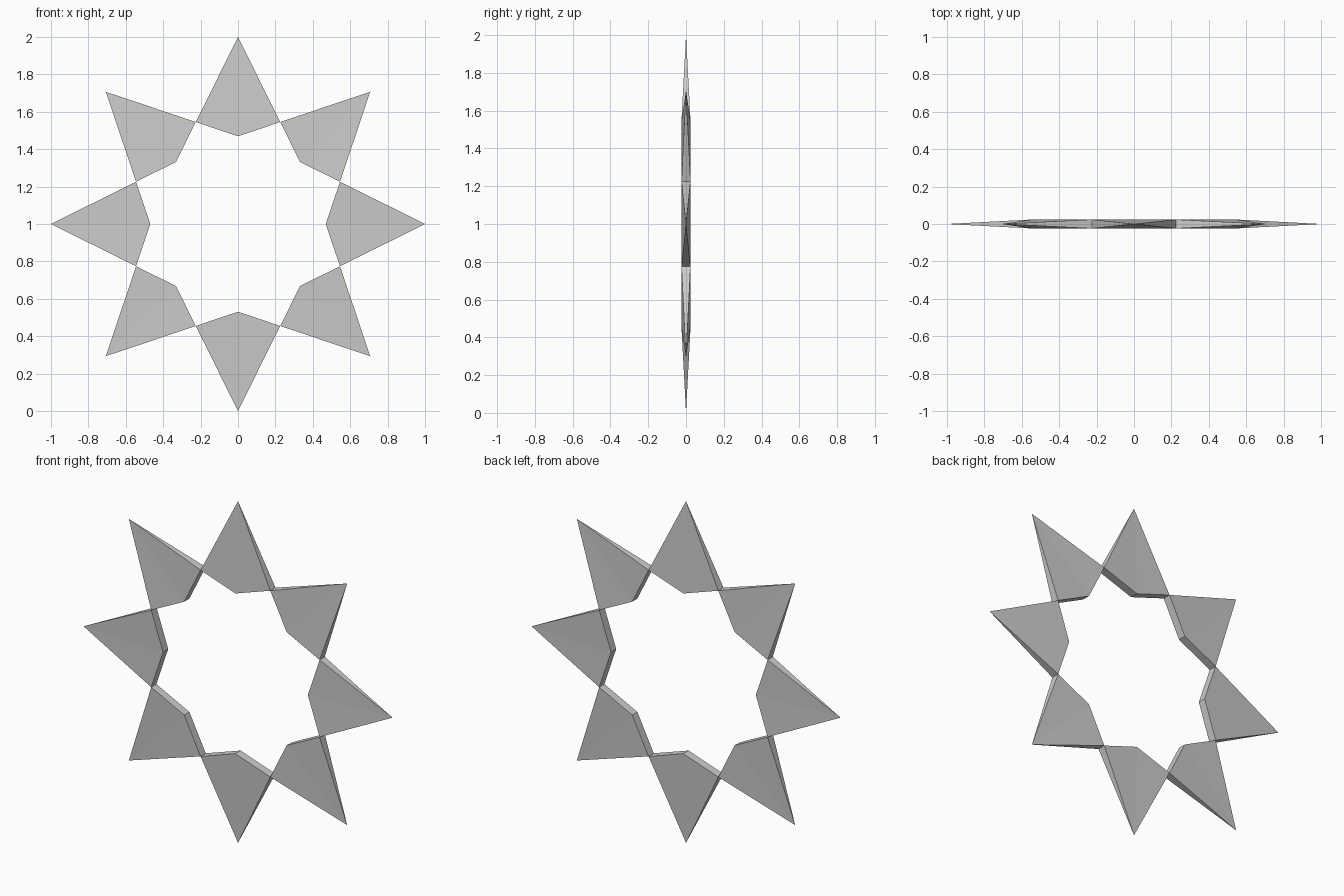
import bpy, bmesh
from math import sin, cos, pi

if "Cube" in bpy.data.objects:
    bpy.data.objects.remove(bpy.data.objects["Cube"])

POINTS = 8        # kite-shaped rays around the ring
R_TIP, R_SIDE, R_INNER = 1.0, 0.59, 0.469
HALF = 0.024      # half thickness at the thick end of each ray


def polar(r, a, y):
    return (r * sin(a), y, 1 + r * cos(a))


bm = bmesh.new()
step = 2 * pi / POINTS

# Shared joints between neighbouring rays: (front, back) vertices
joints = [[bm.verts.new(polar(R_SIDE, (i - 0.5) * step, y)) for y in (-HALF, HALF)]
          for i in range(POINTS)]

# Each ray: pointed tip, two joints and an inner corner
for i in range(POINTS):
    a = i * step
    tip = bm.verts.new(polar(R_TIP, a, 0))
    inner = [bm.verts.new(polar(R_INNER, a, y)) for y in (-HALF, HALF)]
    left, right = joints[i], joints[(i + 1) % POINTS]
    # front and back faces
    for k in (0, 1):
        bm.faces.new((tip, left[k], inner[k]))
        bm.faces.new((tip, inner[k], right[k]))
    # tapering outer walls and inner walls
    for side in (left, right):
        bm.faces.new((tip, side[0], side[1]))
        bm.faces.new((side[0], inner[0], inner[1], side[1]))

bmesh.ops.recalc_face_normals(bm, faces=bm.faces)
mesh = bpy.data.meshes.new("star_ring")
bm.to_mesh(mesh)
bm.free()
bpy.context.collection.objects.link(bpy.data.objects.new("star_ring", mesh))
